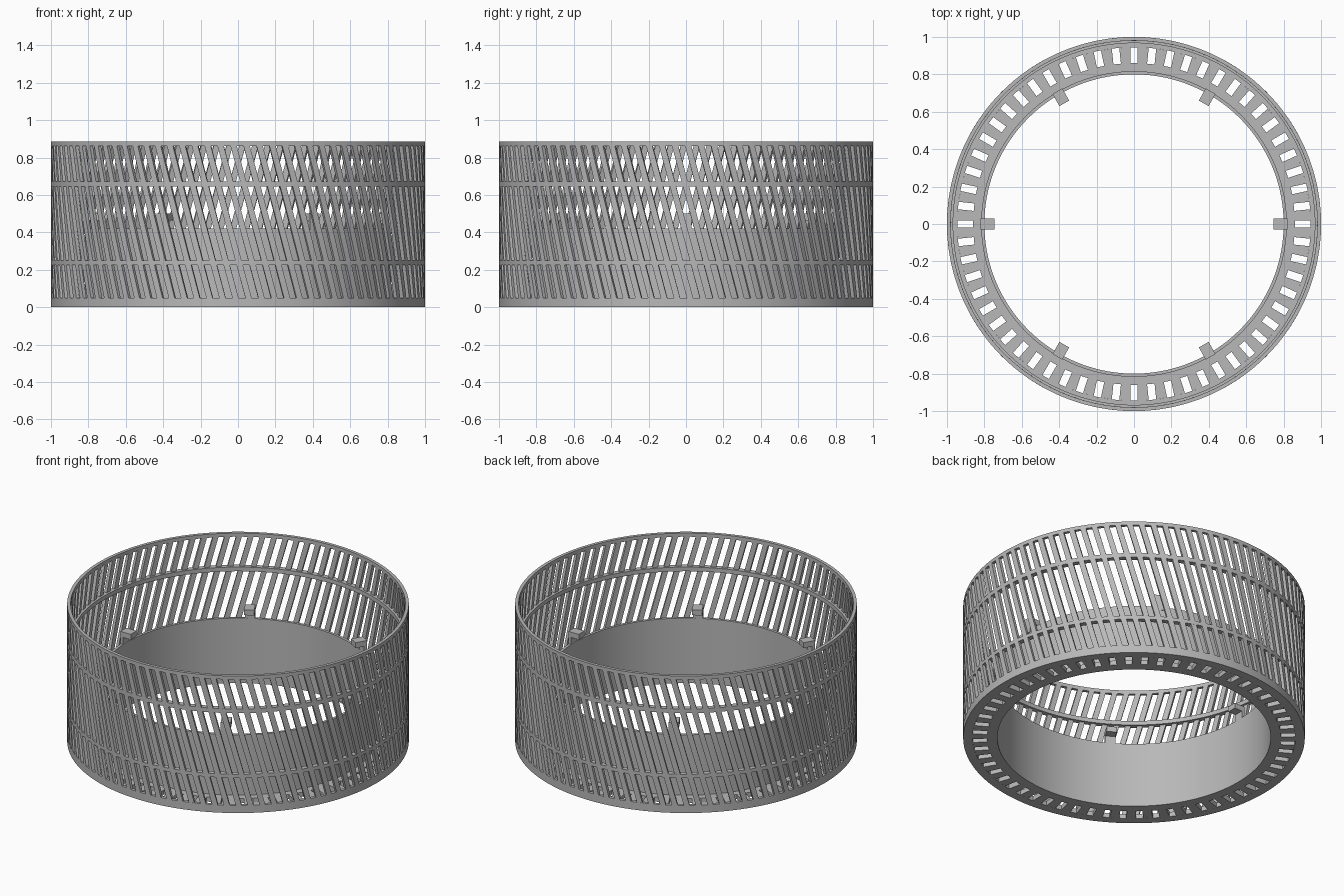
import bpy
import math
from math import sin, cos, asin, pi

if "Cube" in bpy.data.objects:
    bpy.data.objects.remove(bpy.data.objects["Cube"], do_unlink=True)

grey = bpy.data.materials.new("grey plastic")
grey.use_nodes = True
colour = (0.48, 0.48, 0.48, 1)
grey.diffuse_color = colour
grey.node_tree.nodes["Principled BSDF"].inputs["Base Color"].default_value = colour

SEGMENTS = 180
LEAN = -0.27      # turn of the slanted ribs per unit of height
WALL_IN = 0.98


def make(name, verts, faces):
    mesh = bpy.data.meshes.new(name)
    mesh.from_pydata(verts, [], faces)
    mesh.materials.append(grey)
    obj = bpy.data.objects.new(name, mesh)
    bpy.context.collection.objects.link(obj)
    bpy.ops.object.select_all(action="DESELECT")
    obj.select_set(True)
    bpy.context.view_layer.objects.active = obj
    bpy.ops.object.shade_smooth_by_angle(angle=math.radians(30))
    return obj


def polar(r, a, z):
    return (r * cos(a), r * sin(a), z)


def ring(name, r_in, r_out, z0, z1):
    """Rectangular profile turned around the z axis."""
    profile = [(r_in, z0), (r_out, z0), (r_out, z1), (r_in, z1)]
    verts = [polar(r, 2 * pi * i / SEGMENTS, z)
             for i in range(SEGMENTS) for r, z in profile]
    faces = []
    for i in range(SEGMENTS):
        j = (i + 1) % SEGMENTS
        for k in range(4):
            m = (k + 1) % 4
            faces.append((4 * i + k, 4 * j + k, 4 * j + m, 4 * i + m)[::-1])
    return make(name, verts, faces)


def add_bar(verts, faces, layers):
    """Join a stack of four-cornered sections into one closed bar."""
    start = len(verts)
    for layer in layers:
        verts.extend(layer)
    for s in range(len(layers) - 1):
        b = start + 4 * s
        for k in range(4):
            m = (k + 1) % 4
            faces.append((b + k, b + m, b + 4 + m, b + 4 + k))
    last = start + 4 * (len(layers) - 1)
    faces.append((start + 3, start + 2, start + 1, start))
    faces.append((last, last + 1, last + 2, last + 3))


def rib_band(name, z0, z1, count=90, fill=0.48, steps=4):
    """One level of slanted ribs around the outer wall."""
    verts, faces = [], []
    half = pi / count * fill
    for i in range(count):
        layers = []
        for s in range(steps + 1):
            z = z0 + (z1 - z0) * s / steps
            a = 2 * pi * (i + 0.5) / count + LEAN * z
            layers.append([polar(WALL_IN, a - half, z), polar(1, a - half, z),
                           polar(1, a + half, z), polar(WALL_IN, a + half, z)])
        add_bar(verts, faces, layers)
    return make(name, verts, faces)


# Outer wall: base band, hoops and rim
ring("base_band", WALL_IN, 1, 0, 0.05)
ring("lower_hoop", 0.967, 1, 0.227, 0.25)
ring("upper_hoop", 0.967, 1, 0.645, 0.672)
ring("top_rim", WALL_IN, 1, 0.862, 0.885)

# Slanted ribs between the hoops
rib_band("lower_ribs", 0.05, 0.227)
rib_band("middle_ribs", 0.25, 0.645)
rib_band("upper_ribs", 0.672, 0.862)

# Floor with a circle of radial vents
FLOOR = 0.03
SLOT_IN, SLOT_OUT, VENTS = 0.86, 0.945, 60
ring("floor_inner", 0.8, SLOT_IN, 0, FLOOR)
ring("floor_outer", SLOT_OUT, WALL_IN, 0, FLOOR)
verts, faces = [], []
for i in range(VENTS):
    a0, a1 = 2 * pi * i / VENTS, 2 * pi * (i + 1) / VENTS
    d_in, d_out = asin(0.02 / SLOT_IN), asin(0.02 / SLOT_OUT)
    add_bar(verts, faces, [
        [polar(SLOT_IN, a0 + d_in, z), polar(SLOT_OUT, a0 + d_out, z),
         polar(SLOT_OUT, a1 - d_out, z), polar(SLOT_IN, a1 - d_in, z)]
        for z in (0, FLOOR)])
make("floor_spokes", verts, faces)

# Solid inner wall
WALL_TOP = 0.42
ring("inner_wall", 0.8, 0.817, FLOOR, WALL_TOP)


def block(verts, faces, angle, r0, r1, half, z0, z1):
    """Straight box set along a radius."""
    def corner(r, t, z):
        return (r * cos(angle) - t * sin(angle), r * sin(angle) + t * cos(angle), z)
    add_bar(verts, faces, [
        [corner(r0, -half, z), corner(r1, -half, z),
         corner(r1, half, z), corner(r0, half, z)] for z in (z0, z1)])


# Six clips on the inner wall, each a post with a hook pointing inward
verts, faces = [], []
for i in range(6):
    angle = i * pi / 3
    block(verts, faces, angle, 0.8, 0.82, 0.03, WALL_TOP - 0.02, 0.465)
    block(verts, faces, angle, 0.745, 0.82, 0.03, 0.465, 0.5)
make("clips", verts, faces)
